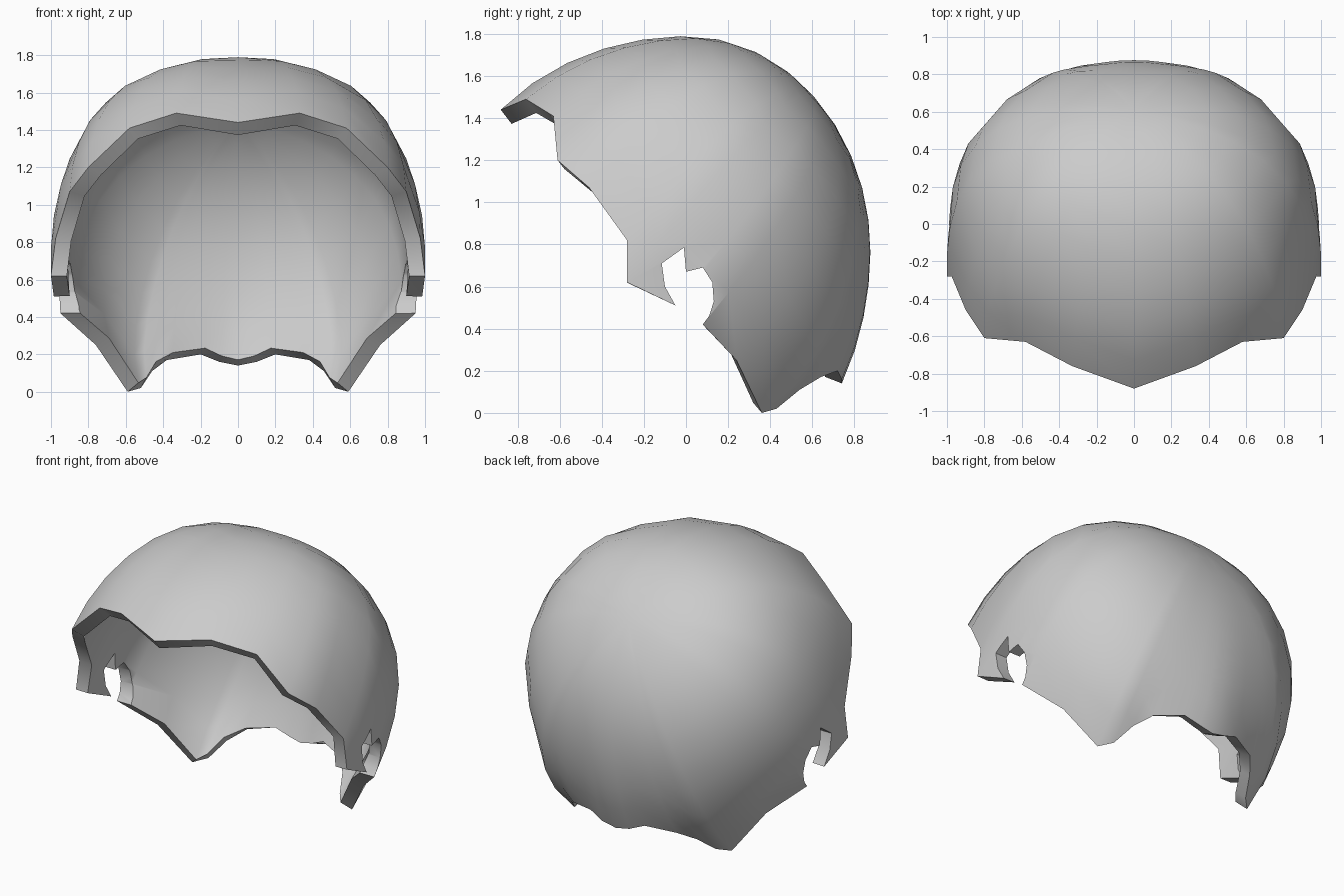
import bpy, bmesh, math
from mathutils import Vector

if "Cube" in bpy.data.objects:
    bpy.data.objects.remove(bpy.data.objects["Cube"])

CENTRE = Vector((0, 0, 0.75))
CROWN = Vector((0, 0.63, 0.78)).normalized()
RINGS = 9

# Outer hairline of the left half, from the front peak to the nape
RIM = [(0, -.88, 1.44), (.33, -.76, 1.49), (.58, -.63, 1.41), (.80, -.61, 1.20),
       (.90, -.46, 1.07), (.975, -.28, .82), (1.0, -.28, .62), (.985, -.05, .51),
       (.95, .08, .42), (.76, .24, .25), (.59, .36, 0), (.52, .43, .02),
       (.46, .54, .11), (.38, .64, .17), (.2, .72, .2), (.1, .74, .16), (0, .74, .14)]

# Ear opening in side view (y, z)
EAR = [(-.05, .51), (-.10, .60), (-.115, .71), (-.01, .785), (0, .67), (.08, .69),
       (.125, .62), (.132, .53), (.11, .46), (.08, .42), (.04, .33), (-.06, .42)]


def skull_radius(d):
    """Distance from the centre to the rounded skull along direction d."""
    b = 1.2 if d.y < 0 else 0.88
    c = 1.04 if d.z > 0 else 1.25
    n = 2.4
    s = abs(d.x / 0.97) ** n + ((d.y / b) ** 2 + (d.z / c) ** 2) ** (n / 2)
    return s ** (-1 / n)


def meridian(p):
    """Points from the crown down to one hairline point."""
    end = Vector(p) - CENTRE
    d1 = end.normalized()
    fit = end.length / skull_radius(d1)
    ang = CROWN.angle(d1)
    pts = []
    for i in range(1, RINGS + 1):
        t = i / RINGS
        d = (CROWN * math.sin((1 - t) * ang) + d1 * math.sin(t * ang)).normalized()
        pts.append(CENTRE + d * skull_radius(d) * (1 + (fit - 1) * t ** 3))
    return pts


def add_object(name, bm):
    mesh = bpy.data.meshes.new(name)
    bm.to_mesh(mesh)
    bm.free()
    ob = bpy.data.objects.new(name, mesh)
    bpy.context.collection.objects.link(ob)
    return ob


# Hair surface: meridians around the crown, mirrored to the right side
loop = RIM + [(-x, y, z) for x, y, z in RIM[-2:0:-1]]
bm = bmesh.new()
top = bm.verts.new(CENTRE + CROWN * skull_radius(CROWN))
cols = [[bm.verts.new(p) for p in meridian(r)] for r in loop]
for k, a in enumerate(cols):
    b = cols[(k + 1) % len(cols)]
    bm.faces.new((top, a[0], b[0]))
    for i in range(RINGS - 1):
        bm.faces.new((a[i], a[i + 1], b[i + 1], b[i]))
bm.normal_update()
if sum(f.normal.dot(f.calc_center_median() - CENTRE) for f in bm.faces) < 0:
    bmesh.ops.reverse_faces(bm, faces=bm.faces[:])
hair = add_object("hair_cap", bm)

# Ear cutter: side outline extruded across the width
bm = bmesh.new()
face = bm.faces.new([bm.verts.new((-1.5, y, z)) for y, z in EAR])
ext = bmesh.ops.extrude_face_region(bm, geom=[face])
bmesh.ops.translate(bm, vec=(3, 0, 0),
                    verts=[g for g in ext["geom"] if isinstance(g, bmesh.types.BMVert)])
bmesh.ops.recalc_face_normals(bm, faces=bm.faces[:])
cutter = add_object("ear_cutter", bm)
cutter.hide_render = True

# Thickness and ear openings
solid = hair.modifiers.new("thickness", 'SOLIDIFY')
solid.thickness = 0.085
solid.offset = -1
cut = hair.modifiers.new("ear_openings", 'BOOLEAN')
cut.operation = 'DIFFERENCE'
cut.solver = 'EXACT'
cut.object = cutter
bpy.ops.object.select_all(action='DESELECT')
hair.select_set(True)
bpy.context.view_layer.objects.active = hair
for name in ("thickness", "ear_openings"):
    bpy.ops.object.modifier_apply(modifier=name)
bpy.data.objects.remove(cutter)

# Plain grey finish
mat = bpy.data.materials.new("light_grey")
mat.use_nodes = True
grey = (0.6, 0.6, 0.6, 1)
mat.diffuse_color = grey
mat.node_tree.nodes["Principled BSDF"].inputs["Base Color"].default_value = grey
hair.data.materials.clear()
hair.data.materials.append(mat)
bpy.ops.object.shade_smooth_by_angle(angle=math.radians(50))
